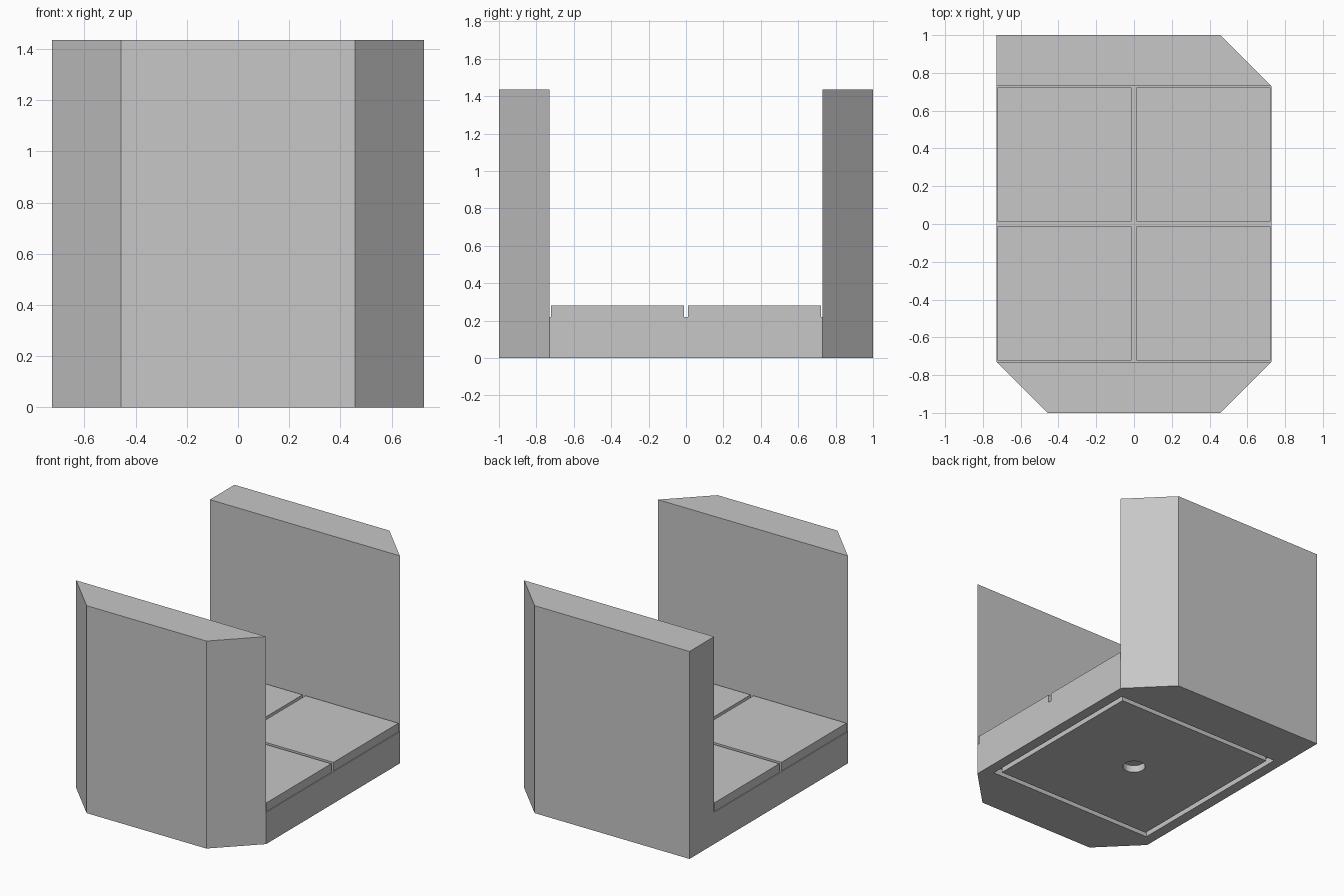
import bpy
import bmesh

HALF_X, END_Y, WALL_Y = 0.727, 1.0, 0.731
CHAMFER = END_Y - WALL_Y
WALL_TOP, BASE_TOP, TILE_TOP = 1.435, 0.22, 0.28
RECESS = 0.05

cube = bpy.data.objects.get("Cube")
if cube:
    bpy.data.objects.remove(cube, do_unlink=True)

grey = bpy.data.materials.new("plain_grey")
grey.use_nodes = True
colour = (0.57, 0.57, 0.57, 1)
grey.diffuse_color = colour
grey.node_tree.nodes["Principled BSDF"].inputs["Base Color"].default_value = colour


def finish(name, bm):
    """Turn a bmesh into a named grey object."""
    bmesh.ops.recalc_face_normals(bm, faces=bm.faces)
    mesh = bpy.data.meshes.new(name)
    bm.to_mesh(mesh)
    bm.free()
    mesh.materials.append(grey)
    obj = bpy.data.objects.new(name, mesh)
    bpy.context.collection.objects.link(obj)
    return obj


def prism(name, outline, z0, z1):
    """Extrude a plan outline from z0 to z1."""
    bm = bmesh.new()
    face = bm.faces.new([bm.verts.new((x, y, z0)) for x, y in outline])
    new = bmesh.ops.extrude_face_region(bm, geom=[face])["geom"]
    verts = [v for v in new if isinstance(v, bmesh.types.BMVert)]
    bmesh.ops.translate(bm, verts=verts, vec=(0, 0, z1 - z0))
    return finish(name, bm)


def box(name, x0, x1, y0, y1, z0, z1):
    return prism(name, [(x0, y0), (x1, y0), (x1, y1), (x0, y1)], z0, z1)


def cut(obj, cutter):
    mod = obj.modifiers.new("cut", "BOOLEAN")
    mod.operation = "DIFFERENCE"
    mod.solver = "EXACT"
    mod.object = cutter
    cutter.hide_render = True
    cutter.display_type = "WIRE"


def wall(name, side, cut_left, cut_right):
    """End wall whose outer corners are optionally chamfered."""
    outline = [(-HALF_X, side * WALL_Y)]
    if not cut_right:
        outline.append((-HALF_X, side * END_Y))
    else:
        outline.append((-HALF_X + CHAMFER, side * END_Y))
    outline.append((HALF_X - CHAMFER if cut_left else HALF_X, side * END_Y))
    outline.append((HALF_X, side * WALL_Y))
    return prism(name, outline, 0, WALL_TOP)


# End walls: the back one keeps one square corner
wall("front_wall", -1, True, True)
wall("back_wall", 1, True, False)

# Floor base with a square pocket underneath
base = box("floor_base", -HALF_X, HALF_X, -WALL_Y, WALL_Y, 0, BASE_TOP)
P = 0.652
cut(base, box("pocket_cutter", -P, P, -P, P, -0.1, RECESS))

# Pad inside the pocket, leaving a thin groove, with a round centre hole
Q = 0.615
pad = box("underside_pad", -Q, Q, -Q, Q, 0, RECESS)
bm = bmesh.new()
bmesh.ops.create_cone(bm, cap_ends=True, segments=32, radius1=0.073,
                      radius2=0.073, depth=0.4)
cut(pad, finish("hole_cutter", bm))

# Four floor tiles
INNER, OUTER = 0.012, 0.722
for sx, side in ((-1, "right"), (1, "left")):
    for sy, end in ((-1, "front"), (1, "back")):
        xs = sorted((sx * INNER, sx * OUTER))
        ys = sorted((sy * INNER, sy * OUTER))
        box(f"{end}_{side}_tile", *xs, *ys, BASE_TOP, TILE_TOP)
